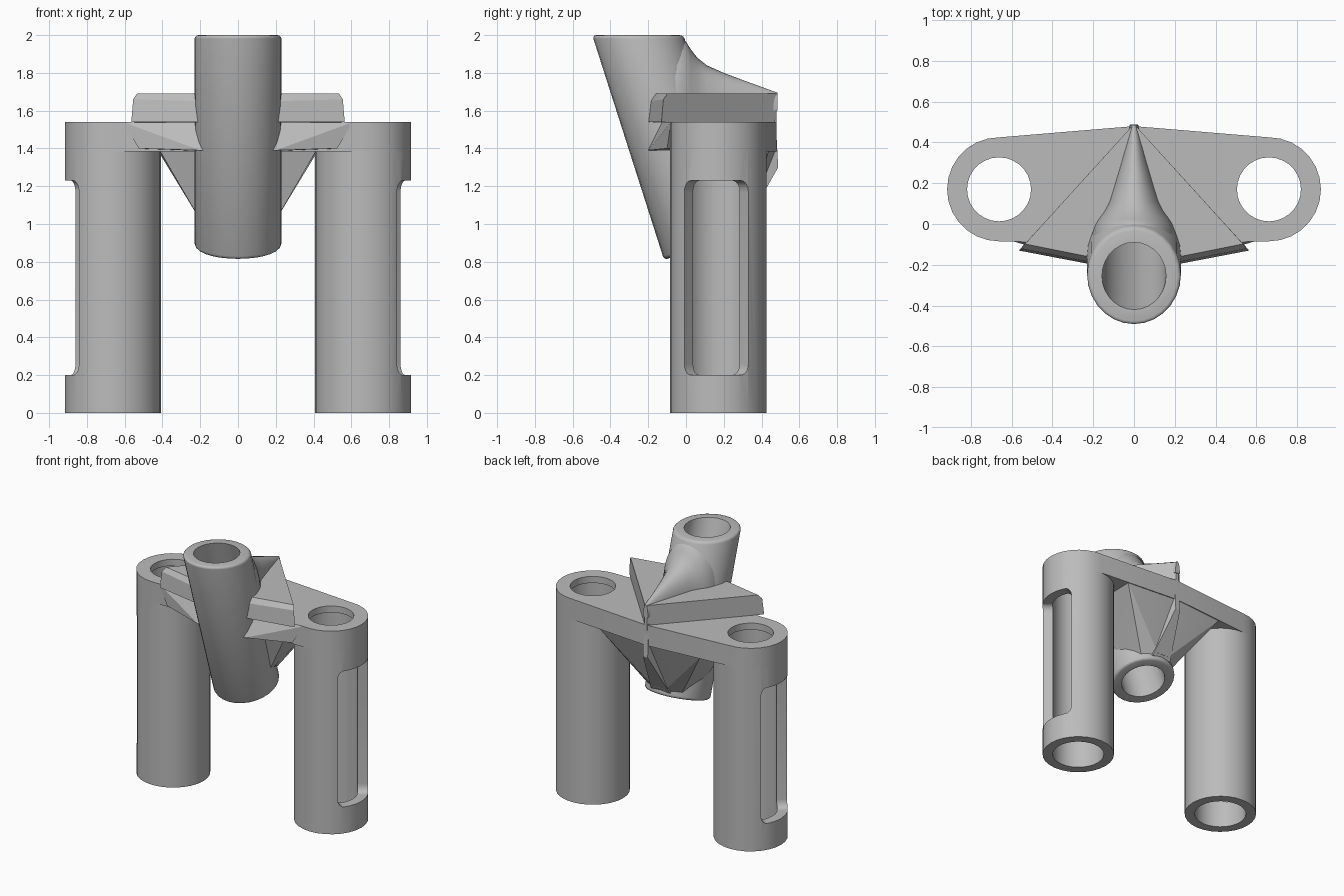
import bpy, bmesh, math
from mathutils import Vector, Matrix

cube = bpy.data.objects.get("Cube")
if cube:
    bpy.data.objects.remove(cube, do_unlink=True)

grey = bpy.data.materials.new("plain_grey")
grey.use_nodes = True
COLOUR = (0.5, 0.5, 0.5, 1)
grey.diffuse_color = COLOUR
grey.node_tree.nodes["Principled BSDF"].inputs["Base Color"].default_value = COLOUR

SIDES = 28
LEG_X, LEG_Y, LEG_R, LEG_TOP = 0.662, 0.17, 0.255, 1.54
LIP_R, BORE_R = 0.157, 0.183
HEAD_R = 0.23
HEAD_TOP = Vector((0, -0.255, 2.0))
HEAD_END = Vector((0, 0.103, 0.88))
AXIS = (HEAD_TOP - HEAD_END).normalized()


def make(name, bm):
    bmesh.ops.recalc_face_normals(bm, faces=bm.faces[:])
    mesh = bpy.data.meshes.new(name)
    bm.to_mesh(mesh)
    bm.free()
    mesh.materials.append(grey)
    ob = bpy.data.objects.new(name, mesh)
    bpy.context.collection.objects.link(ob)
    return ob


def cylinder(a, b, radius):
    """Capped cylinder between two points."""
    a, b = Vector(a), Vector(b)
    bm = bmesh.new()
    turn = (b - a).to_track_quat('Z', 'Y').to_matrix().to_4x4()
    bmesh.ops.create_cone(bm, cap_ends=True, segments=SIDES, radius1=radius, radius2=radius,
                          depth=(b - a).length, matrix=Matrix.Translation((a + b) / 2) @ turn)
    return bm


def hull(points):
    bm = bmesh.new()
    for p in points:
        bm.verts.new(p)
    res = bmesh.ops.convex_hull(bm, input=bm.verts[:])
    junk = {g for g in res["geom_interior"] + res["geom_unused"] if isinstance(g, bmesh.types.BMVert)}
    bmesh.ops.delete(bm, geom=list(junk), context='VERTS')
    bmesh.ops.dissolve_limit(bm, angle_limit=0.01, verts=bm.verts[:], edges=bm.edges[:])
    return bm


def both(points):
    """Points plus their mirror images."""
    return [(s * x, y, z) for x, y, z in points for s in (1, -1)]


def arc(cx, cy, r, start, end, n):
    return [(cx + r * math.cos(start + (end - start) * i / n),
             cy + r * math.sin(start + (end - start) * i / n)) for i in range(n + 1)]


def slot_outline(x, half):
    """Rounded rectangle across the leg at one depth."""
    r, pts = 0.06, []
    for q, (sy, sz) in enumerate([(1, 1), (-1, 1), (-1, -1), (1, -1)]):
        quarter = arc(0.153 + sy * (half - r), 0.715 + sz * (0.515 - r), r,
                      q * math.pi / 2, (q + 1) * math.pi / 2, 5)
        pts += [(x, y, z) for y, z in quarter]
    return pts


# Cutters: head bore, leg bores with a narrower lip at the top, outer slots
head_cutter = [make("head_bore_cutter", cylinder(HEAD_END - AXIS * 0.3, HEAD_TOP + AXIS * 0.3, LIP_R))]
bore_cutters, slot_cutters = {}, {}
for side, s in (("left", 1), ("right", -1)):
    bore_cutters[side] = [
        make(side + "_bore_cutter", cylinder((s * LEG_X, LEG_Y, -0.2), (s * LEG_X, LEG_Y, 1.49), BORE_R)),
        make(side + "_lip_cutter", cylinder((s * LEG_X, LEG_Y, 1.3), (s * LEG_X, LEG_Y, 1.9), LIP_R))]
    pts = slot_outline(0.74, 0.077) + slot_outline(0.96, 0.26)
    slot_cutters[side] = make(side + "_slot_cutter", hull([(s * x, y, z) for x, y, z in pts]))
all_bores = head_cutter + bore_cutters["left"] + bore_cutters["right"]


def finish(ob, tools, angle=32):
    for t in tools:
        m = ob.modifiers.new("cut", 'BOOLEAN')
        m.operation, m.solver, m.object = 'DIFFERENCE', 'EXACT', t
    bpy.ops.object.select_all(action='DESELECT')
    bpy.context.view_layer.objects.active = ob
    ob.select_set(True)
    for m in list(ob.modifiers):
        bpy.ops.object.modifier_apply(modifier=m.name)
    bpy.ops.object.shade_smooth_by_angle(angle=math.radians(angle))


# Side legs: bored tubes with an outer slot
for side, s in (("left", 1), ("right", -1)):
    leg = make(side + "_leg_tube", cylinder((s * LEG_X, LEG_Y, 0), (s * LEG_X, LEG_Y, LEG_TOP), LEG_R))
    finish(leg, bore_cutters[side] + [slot_cutters[side]])

# Raked head tube, cut level at the top, with softened rims
bm = cylinder(HEAD_END, HEAD_TOP + AXIS * 0.2, HEAD_R)
cut = bmesh.ops.bisect_plane(bm, geom=bm.verts[:] + bm.edges[:] + bm.faces[:],
                             plane_co=HEAD_TOP, plane_no=(0, 0, 1), clear_outer=True)
bmesh.ops.contextual_create(bm, geom=[e for e in cut["geom_cut"] if isinstance(e, bmesh.types.BMEdge)])
bmesh.ops.recalc_face_normals(bm, faces=bm.faces[:])
rims = [e for e in bm.edges if len(e.link_faces) == 2 and e.calc_face_angle() > 0.7]
bmesh.ops.bevel(bm, geom=rims, offset=0.02, segments=3, profile=0.5, affect='EDGES')
finish(make("head_tube", bm), head_cutter, 40)

# Bridge plate joining the leg tops, pointed at the back
rim = arc(LEG_X, LEG_Y, LEG_R, -math.pi / 2, math.pi / 2, SIDES // 2) + [(0, 0.48)]
plate = make("bridge_plate", hull(both([(x, y, z) for x, y in rim for z in (1.385, LEG_TOP)])))
finish(plate, all_bores)

# Front flare under the wings, narrowing downward
flare = hull(both([(0.61, -0.08, 1.54), (0.2, -0.13, 1.54), (0.525, -0.1, 1.4), (0.2, -0.2, 1.39),
                   (0.4, 0.1, 1.54), (0.4, 0.1, 1.39)]))
finish(make("front_flare", flare), all_bores, 10)

# Raised triangular wings with a leaning front edge
wings = hull(both([(0.01, 0.48, 1.5), (0.01, 0.48, 1.69), (0.565, -0.13, 1.54), (0.555, -0.12, 1.66),
                   (0.535, -0.098, 1.69), (0.2, -0.2, 1.54), (0.2, -0.19, 1.65), (0.2, -0.165, 1.69)]))
finish(make("wings", wings), head_cutter, 10)

# Curved spine sweeping from the head tube down to the back point
stations = [(-0.14, 0.215, 1.97), (-0.05, 0.21, 1.985), (0.0, 0.19, 1.965), (0.025, 0.175, 1.925),
            (0.06, 0.15, 1.88), (0.11, 0.125, 1.84), (0.2, 0.098, 1.8), (0.32, 0.065, 1.755),
            (0.485, 0.02, 1.695)]
bm = bmesh.new()
rings = []
for y, half, top in stations:
    ring = []
    for i in range(17):
        t = math.pi * i / 16
        ring.append(bm.verts.new((half * math.cos(t), y, 1.6 + (top - 1.6) * math.sin(t) ** 0.8)))
    rings.append(ring)
for a, b in zip(rings, rings[1:]):
    for i in range(17):
        j = (i + 1) % 17
        bm.faces.new((a[i], a[j], b[j], b[i]))
bm.faces.new(rings[0])
bm.faces.new(rings[-1])
finish(make("spine", bm), head_cutter, 50)

# Underside web, flush with the plate's back edge and closing in on the head tube
web = hull(both([(0.415, -0.02, 1.39), (0.425, 0.44, 1.39), (0.0, 0.475, 1.39),
                 (0.2, 0.08, 1.02), (0.14, 0.25, 0.97), (0.05, 0.32, 1.0)]))
finish(make("lower_web", web), head_cutter, 10)

# Narrow upright rib at the back, widening toward the head tube
rib = hull(both([(0.02, 0.475, 1.55), (0.02, 0.488, 1.3), (0.025, 0.42, 1.19), (0.08, 0.305, 0.975),
                 (0.08, 0.2, 0.97), (0.02, 0.3, 1.5)]))
finish(make("rear_rib", rib), head_cutter, 10)

for c in all_bores + list(slot_cutters.values()):
    c.hide_render = True
    c.hide_set(True)
